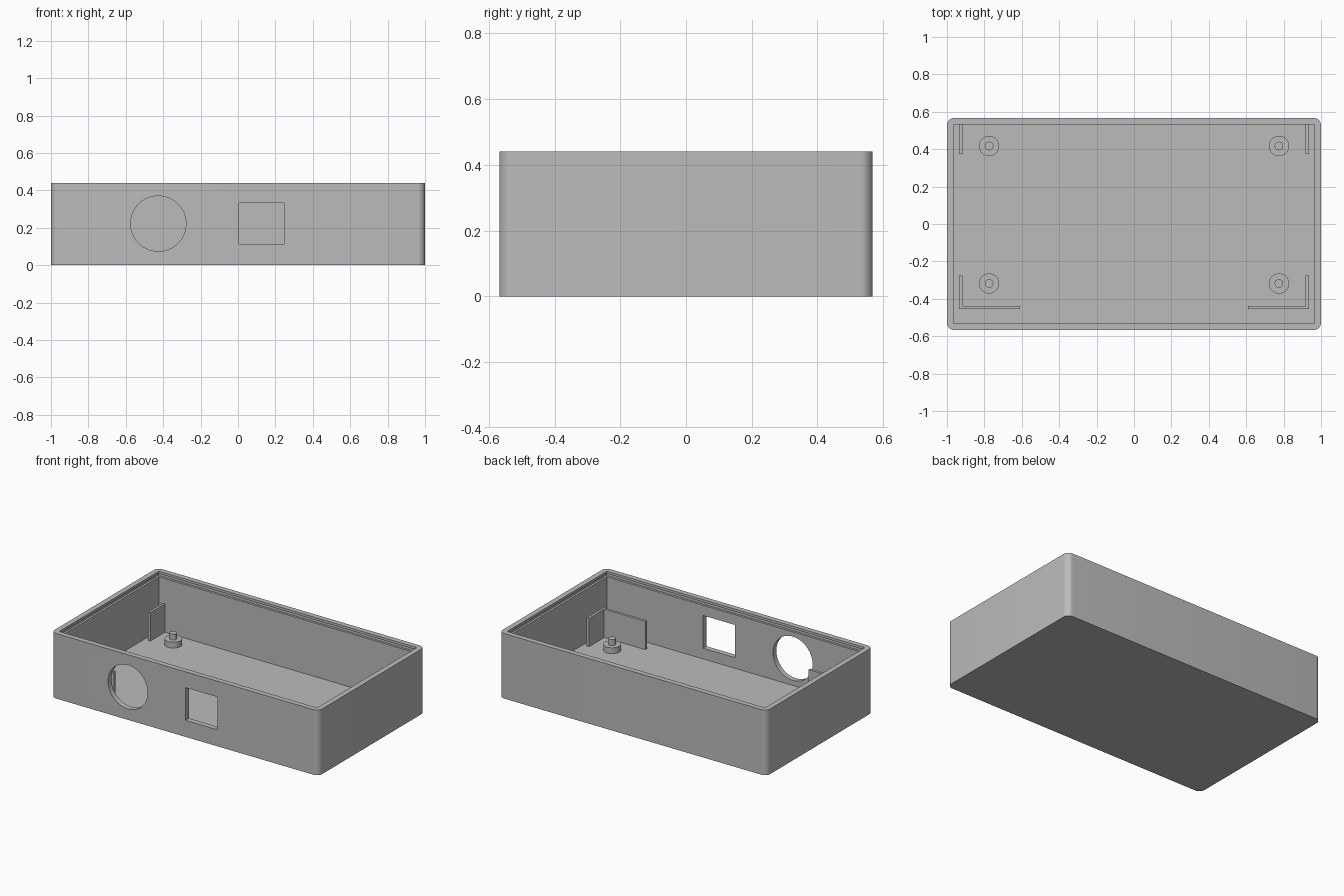
import bpy
import bmesh
import math
from mathutils import Matrix, Vector

cube = bpy.data.objects.get("Cube")
if cube:
    bpy.data.objects.remove(cube, do_unlink=True)

# Single plain grey plastic
GREY = (0.5, 0.5, 0.5, 1.0)
grey = bpy.data.materials.new("grey_plastic")
grey.use_nodes = True
grey.diffuse_color = GREY
grey.node_tree.nodes["Principled BSDF"].inputs["Base Color"].default_value = GREY

# Overall sizes
HX, HY, HEIGHT = 1.0, 0.568, 0.44
WALL, FLOOR = 0.036, 0.04
IX, IY = HX - WALL, HY - WALL
SINK = 0.01  # how far fittings are buried in the floor


def finish(name, bm):
    mesh = bpy.data.meshes.new(name)
    bm.to_mesh(mesh)
    bm.free()
    obj = bpy.data.objects.new(name, mesh)
    bpy.context.collection.objects.link(obj)
    mesh.materials.append(grey)
    return obj


def block(name, low, high, corner=0):
    low, high = Vector(low), Vector(high)
    bm = bmesh.new()
    matrix = Matrix.Translation((low + high) / 2) @ Matrix.Diagonal((high - low).to_4d())
    bmesh.ops.create_cube(bm, size=1, matrix=matrix)
    if corner:
        upright = [e for e in bm.edges
                   if abs(e.verts[0].co.z - e.verts[1].co.z) > 0.01]
        bmesh.ops.bevel(bm, geom=upright, offset=corner, segments=8,
                        profile=0.5, affect='EDGES')
    return finish(name, bm)


def cylinder(name, centre, radius, depth, turn=0):
    bm = bmesh.new()
    matrix = Matrix.Translation(centre) @ Matrix.Rotation(turn, 4, 'X')
    bmesh.ops.create_cone(bm, cap_ends=True, segments=64, radius1=radius,
                          radius2=radius, depth=depth, matrix=matrix)
    return finish(name, bm)


def activate(obj):
    bpy.ops.object.select_all(action='DESELECT')
    obj.select_set(True)
    bpy.context.view_layer.objects.active = obj


def smooth(obj):
    activate(obj)
    bpy.ops.object.shade_smooth_by_angle(angle=math.radians(30))


def cut(target, cutter):
    cutter.hide_render = True
    mod = target.modifiers.new("cut", 'BOOLEAN')
    mod.operation = 'DIFFERENCE'
    mod.solver = 'EXACT'
    mod.object = cutter
    activate(target)
    bpy.ops.object.modifier_apply(modifier=mod.name)
    bpy.data.objects.remove(cutter, do_unlink=True)


# Open tray with rounded upright corners
tray = block("enclosure_tray", (-HX, -HY, 0), (HX, HY, HEIGHT), corner=0.04)
cut(tray, block("cavity_cutter", (-IX, -IY, FLOOR), (IX, IY, HEIGHT + 0.1)))

# Snap groove running round the inside, just under the rim
GROOVE = 0.014
cut(tray, block("groove_cutter", (-IX - GROOVE, -IY - GROOVE, 0.402),
                (IX + GROOVE, IY + GROOVE, 0.424)))

# Round and square openings in the front wall
cut(tray, cylinder("round_cutter", (-0.426, -HY, 0.222), 0.148, 0.2, math.pi / 2))
cut(tray, block("square_cutter", (0.005, -HY - 0.1, 0.112), (0.245, -HY + 0.1, 0.333)))
smooth(tray)

# Mounting posts with locating pins
for side, sx in (("left", 1), ("right", -1)):
    for end, y in (("front", -0.318), ("back", 0.417)):
        for part, radius, top in (("post", 0.054, 0.08), ("pin", 0.023, 0.12)):
            base = FLOOR - SINK
            smooth(cylinder(f"{end}_{side}_{part}", (sx * 0.775, y, (base + top) / 2),
                            radius, top - base))

# Thin retaining walls: L shapes at the front, straight tabs at the back
OUT, IN, TOP = 0.935, 0.918, 0.232


def rib(name, sx, x1, x2, y1, y2):
    a, b = sorted((sx * x1, sx * x2))
    block(name, (a, y1, FLOOR - SINK), (b, y2, TOP))


for side, sx in (("left", 1), ("right", -1)):
    rib(f"back_{side}_tab", sx, IN, OUT, 0.375, IY + SINK)
    rib(f"front_{side}_side_rib", sx, IN, OUT, -0.455, -0.275)
    rib(f"front_{side}_cross_rib", sx, 0.61, IN, -0.455, -0.438)
